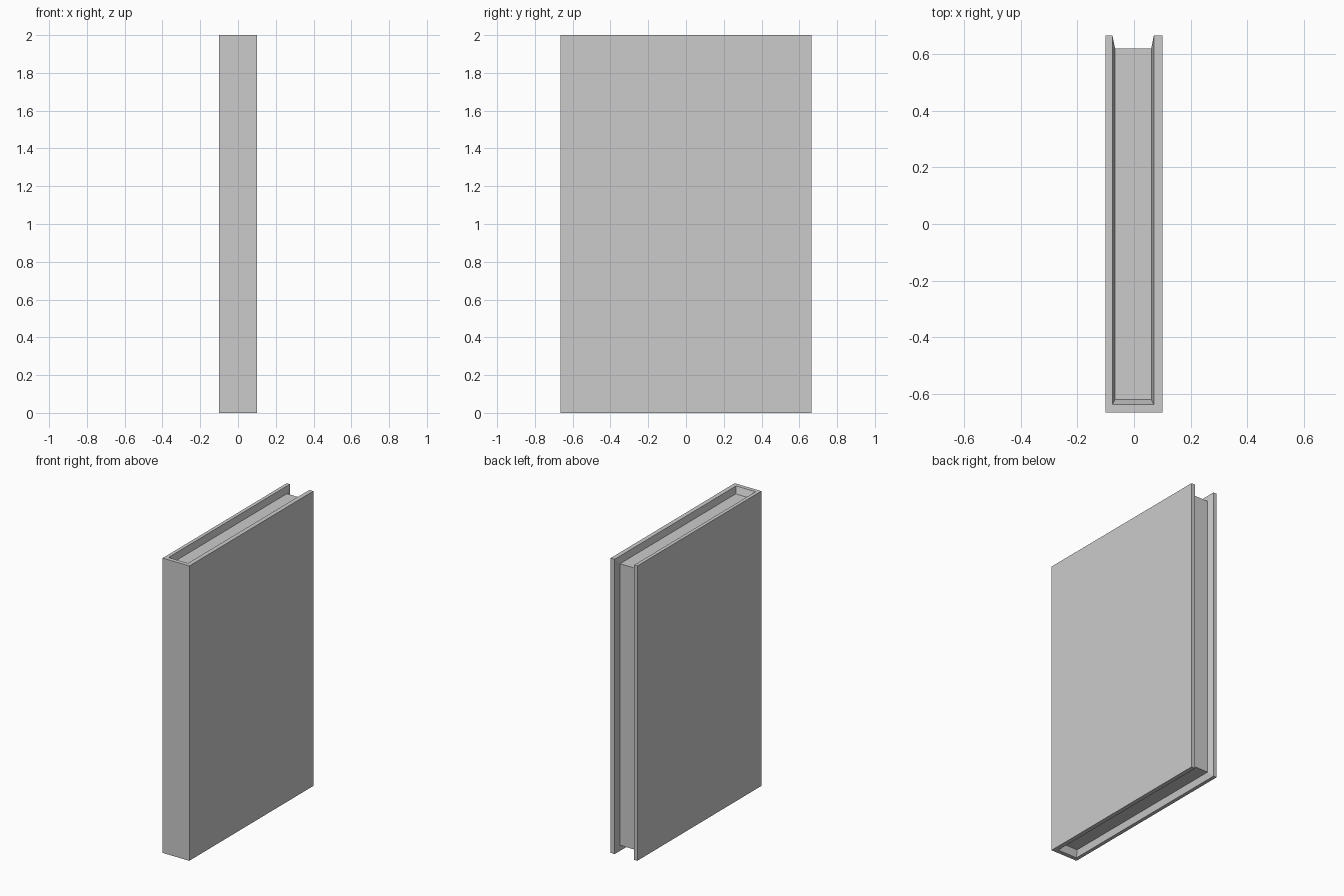
import bpy, bmesh

if "Cube" in bpy.data.objects:
    bpy.data.objects.remove(bpy.data.objects["Cube"])

HY, H, D = 0.665, 2.0, 0.045   # half depth, height, recess of the page block


def make(name, rings):
    """Closed solid lofted through matching four-point rings."""
    bm = bmesh.new()
    loops = [[bm.verts.new(p) for p in ring] for ring in rings]
    for a, b in zip(loops, loops[1:]):
        for i in range(4):
            j = (i + 1) % 4
            bm.faces.new((a[i], a[j], b[j], b[i]))
    bm.faces.new(loops[0])
    bm.faces.new(loops[-1])
    bmesh.ops.recalc_face_normals(bm, faces=bm.faces)
    mesh = bpy.data.meshes.new(name)
    bm.to_mesh(mesh)
    bm.free()
    obj = bpy.data.objects.new(name, mesh)
    bpy.context.collection.objects.link(obj)
    return obj


def x_ring(x, inset=0.0):
    y0, y1, z0, z1 = -HY + inset, HY - inset, inset, H - inset
    return [(x, y0, z0), (x, y1, z0), (x, y1, z1), (x, y0, z1)]


def y_ring(y, x0, x1, inset=0.0):
    z0, z1 = inset, H - inset
    return [(x0, y, z0), (x1, y, z0), (x1, y, z1), (x0, y, z1)]


# Cover boards: flat rim, then an inner face sloping in to the pages
make("left_cover", [x_ring(-0.1), x_ring(-0.076), x_ring(-0.067, D)])
make("right_cover", [x_ring(0.1), x_ring(0.07), x_ring(0.061, D)])

# Spine between the boards, sloping in to the pages
make("spine", [y_ring(-HY, -0.1, 0.1), y_ring(-0.637, -0.076, 0.07),
               y_ring(-HY + D, -0.067, 0.061, D)])

# Recessed page block
make("pages", [x_ring(-0.067, D), x_ring(0.061, D)])
